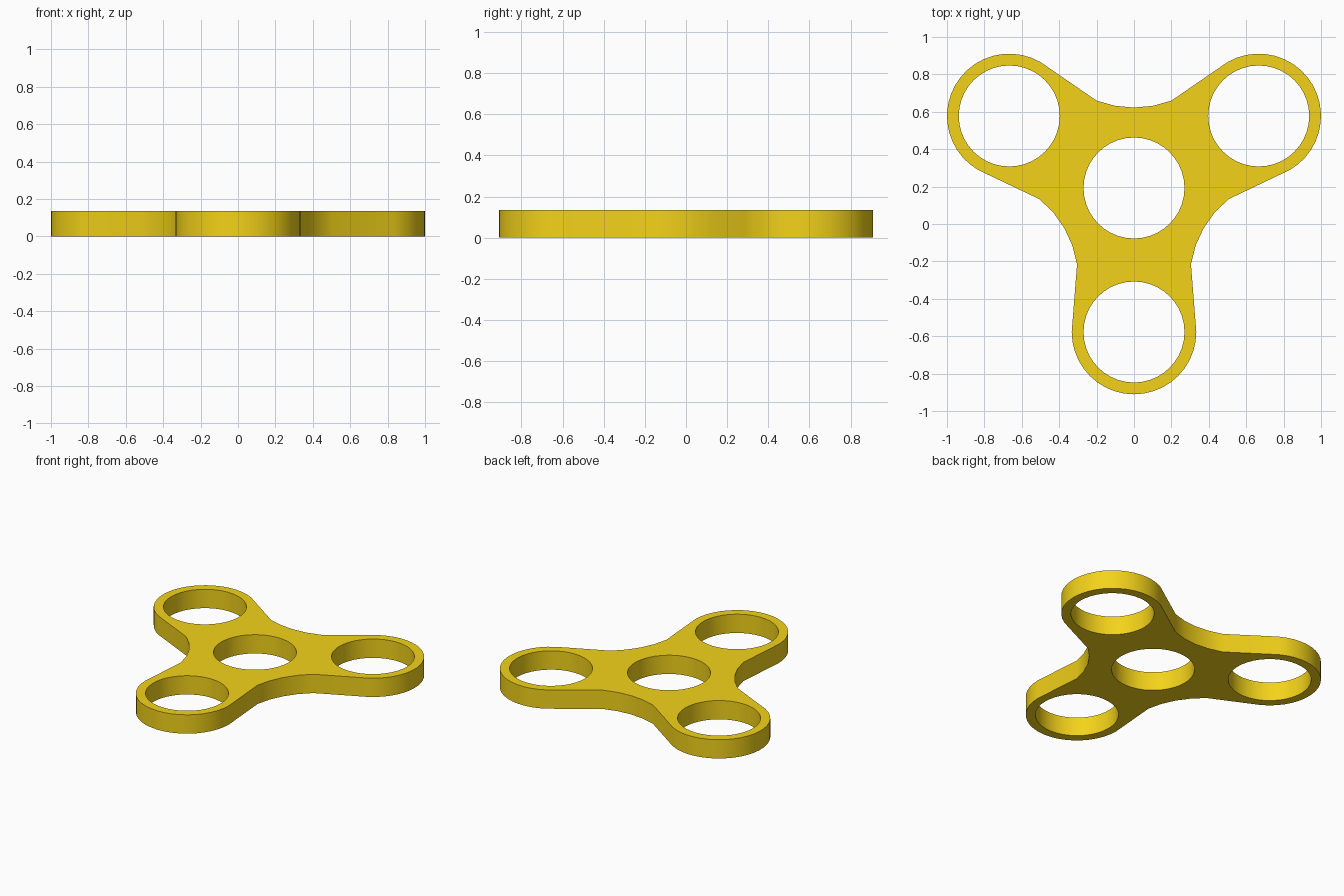
import bpy, bmesh
from math import sin, cos, pi, radians
from mathutils import Matrix

if "Cube" in bpy.data.objects:
    bpy.data.objects.remove(bpy.data.objects["Cube"])

CY = 0.1925      # hub centre in y
ARM = 0.77       # hub to lobe centre
LOBE_R = 0.333
HOLE_R = 0.27
THICK = 0.135
SEG = 40


def circle(cx, cy, r, n=SEG):
    return [(cx + r * cos(2 * pi * i / n), cy + r * sin(2 * pi * i / n)) for i in range(n)]


def turn(points, angle):
    c, s = cos(angle), sin(angle)
    return [(c * x - s * y, s * x + c * y) for x, y in points]


# One third of the outline: round lobe along +x, then the concave waist
lobe = [(ARM + LOBE_R * cos(a), LOBE_R * sin(a))
        for a in (-pi / 2 + pi * i / (SEG // 2) for i in range(SEG // 2 + 1))]
waist = turn([(0.2, 0.467), (0.1, 0.439), (0, 0.43), (-0.1, 0.439), (-0.2, 0.467)], radians(-30))
third = lobe + waist

outline, holes = [], [circle(0, 0, HOLE_R)]
for deg in (30, 150, 270):
    a = radians(deg)
    outline += turn(third, a)
    holes.append(circle(ARM * cos(a), ARM * sin(a), HOLE_R))

# Flat filled curve with four bearing holes, given thickness
curve = bpy.data.curves.new("spinner_body", 'CURVE')
curve.dimensions = '2D'
curve.fill_mode = 'BOTH'
curve.extrude = THICK / 2
for loop in [outline] + holes:
    sp = curve.splines.new('POLY')
    sp.points.add(len(loop) - 1)
    for p, (x, y) in zip(sp.points, loop):
        p.co = (x, y + CY, 0, 1)
    sp.use_cyclic_u = True
body = bpy.data.objects.new("spinner_body", curve)
bpy.context.collection.objects.link(body)
bpy.context.view_layer.objects.active = body
body.select_set(True)
bpy.ops.object.convert(target='MESH')
body = bpy.context.object

# Weld caps to walls and stand on the ground
bm = bmesh.new()
bm.from_mesh(body.data)
bmesh.ops.remove_doubles(bm, verts=bm.verts, dist=1e-4)
bmesh.ops.recalc_face_normals(bm, faces=bm.faces)
bmesh.ops.transform(bm, matrix=Matrix.Translation((0, 0, THICK / 2)), verts=bm.verts)
bm.to_mesh(body.data)
bm.free()
bpy.ops.object.shade_smooth_by_angle(angle=radians(35))

# Yellow plastic
mat = bpy.data.materials.new("yellow_plastic")
mat.diffuse_color = (0.9, 0.65, 0.01, 1)
mat.use_nodes = True
mat.node_tree.nodes["Principled BSDF"].inputs["Base Color"].default_value = mat.diffuse_color
body.data.materials.clear()
body.data.materials.append(mat)
